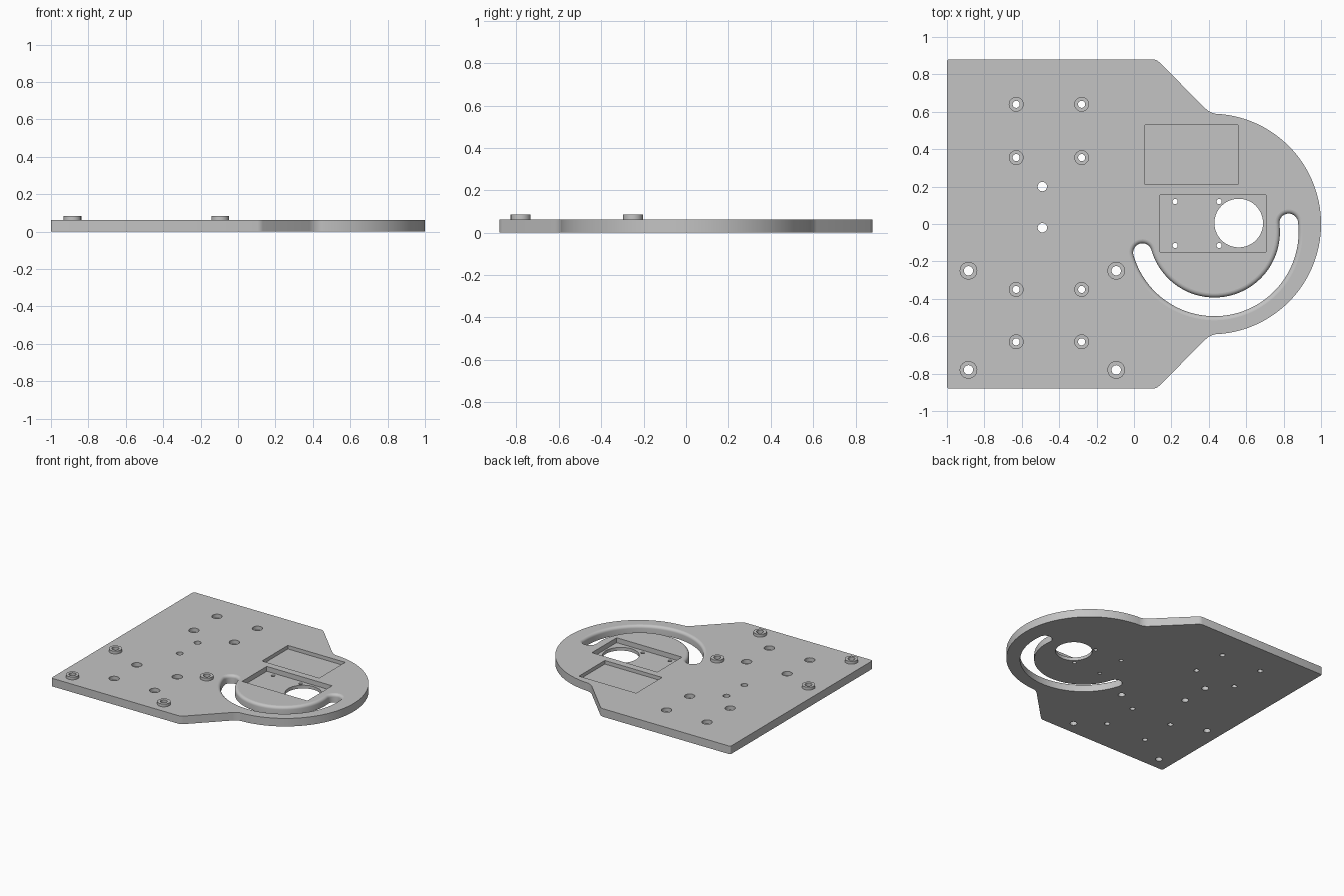
import bpy, bmesh
from math import sin, cos, pi, radians

if "Cube" in bpy.data.objects:
    bpy.data.objects.remove(bpy.data.objects["Cube"], do_unlink=True)

TOP = 0.063      # upper face of the plate
BOSS_TOP = 0.085
BELOW, ABOVE = -0.05, 0.15

grey = bpy.data.materials.new("plain grey")
grey.use_nodes = True
grey.diffuse_color = (0.55, 0.55, 0.55, 1)
grey.node_tree.nodes["Principled BSDF"].inputs["Base Color"].default_value = (0.55, 0.55, 0.55, 1)


def arc(cx, cy, r, a0, a1, n):
    angles = [radians(a0 + (a1 - a0) * i / n) for i in range(n + 1)]
    return [(cx + r * cos(a), cy + r * sin(a)) for a in angles]


def circle(cx, cy, r, n=40):
    return arc(cx, cy, r, 0, 360, n)[:-1]


def rectangle(x0, x1, y0, y1):
    return [(x0, y0), (x1, y0), (x1, y1), (x0, y1)]


def slot(half_width):
    """Curved slot with round ends, counter-clockwise."""
    cx, cy, r, a0, a1 = 0.43, -0.043, 0.4, 196, 367
    ends = [(cx + r * cos(radians(a)), cy + r * sin(radians(a))) for a in (a0, a1)]
    return (arc(cx, cy, r + half_width, a0, a1, 64)
            + arc(*ends[1], half_width, a1, a1 + 180, 20)[1:-1]
            + arc(cx, cy, r - half_width, a1, a0, 64)
            + arc(*ends[0], half_width, a0 - 180, a0, 20)[1:-1])


def loft(bm, layers):
    """Closed solid through (z, outline) layers of equal point count."""
    rings = [[bm.verts.new((x, y, z)) for x, y in outline] for z, outline in layers]
    bm.faces.new(rings[0][::-1])
    bm.faces.new(rings[-1])
    for low, high in zip(rings, rings[1:]):
        for i in range(len(low)):
            j = (i + 1) % len(low)
            bm.faces.new((low[i], low[j], high[j], high[i]))


def solid(name, lofts):
    bm = bmesh.new()
    for layers in lofts:
        loft(bm, layers)
    mesh = bpy.data.meshes.new(name)
    bm.to_mesh(mesh)
    bm.free()
    mesh.materials.append(grey)
    obj = bpy.data.objects.new(name, mesh)
    bpy.context.collection.objects.link(obj)
    return obj


def combine(target, tool, operation):
    mod = target.modifiers.new(tool.name, 'BOOLEAN')
    mod.object, mod.operation, mod.solver = tool, operation, 'EXACT'
    bpy.context.view_layer.objects.active = target
    bpy.ops.object.modifier_apply(modifier=mod.name)
    bpy.data.objects.remove(tool, do_unlink=True)


def through(outline):
    return [(BELOW, outline), (ABOVE, outline)]


# Plate outline: upper half from the round nose to the back corner, then mirrored
half = (arc(0.41, 0, 0.59, 0, 86.4, 48)
        + arc(0.453, 0.688, 0.1, 266.4, 225, 10)[1:]
        + [(0.133, 0.867), (0.12, 0.876), (0.105, 0.88)]
        + arc(-0.988, 0.868, 0.012, 90, 180, 4))
outline = half + [(x, -y) for x, y in half[:0:-1]]
plate = solid("mounting_plate", [[(0, outline), (TOP, outline)]])

# Raised bosses
boss_spots = [(x, y) for x in (-0.885, -0.095) for y in (-0.25, -0.78)]
bosses = solid("bosses", [[(0.03, circle(x, y, 0.047)), (BOSS_TOP, circle(x, y, 0.047))]
                          for x, y in boss_spots])
combine(plate, bosses, 'UNION')

# Recessed rectangular pockets
pockets = [(0.035, rectangle(0.06, 0.555, 0.21, 0.53)),
           (0.025, rectangle(0.14, 0.705, -0.15, 0.155))]
combine(plate, solid("pockets", [[(z, o), (ABOVE, o)] for z, o in pockets]), 'DIFFERENCE')

# Round holes through the bosses, the plate and the pocket
holes = [through(circle(x, y, 0.025)) for x, y in boss_spots + [(-0.49, 0.2), (-0.49, -0.02)]]
holes += [through(circle(x, y, 0.014, 24)) for x in (0.22, 0.455) for y in (0.12, -0.115)]
holes.append(through(circle(0.56, 0.005, 0.13, 72)))

# Counterbored screw holes
for x in (-0.63, -0.28):
    for y in (0.64, 0.355, -0.35, -0.63):
        narrow, wide = circle(x, y, 0.019), circle(x, y, 0.037)
        holes.append([(BELOW, narrow), (0.033, narrow), (0.033, wide), (ABOVE, wide)])
combine(plate, solid("holes", holes), 'DIFFERENCE')

# Curved slot with a rounded upper edge
ROUND, STEPS = 0.022, 6
layers = [(BELOW, slot(0.05))]
for i in range(STEPS + 1):
    a = pi / 2 * i / STEPS
    layers.append((TOP - ROUND + ROUND * sin(a), slot(0.05 + ROUND * (1 - cos(a)))))
layers.append((ABOVE, slot(0.05 + ROUND)))
combine(plate, solid("slot", [layers]), 'DIFFERENCE')

# Smooth round walls, flat horizontal faces
bpy.ops.object.select_all(action='DESELECT')
plate.select_set(True)
bpy.context.view_layer.objects.active = plate
bpy.ops.object.shade_smooth_by_angle(angle=radians(30))
for face in plate.data.polygons:
    face.material_index = 0
    if abs(face.normal.z) > 0.999:
        face.use_smooth = False
